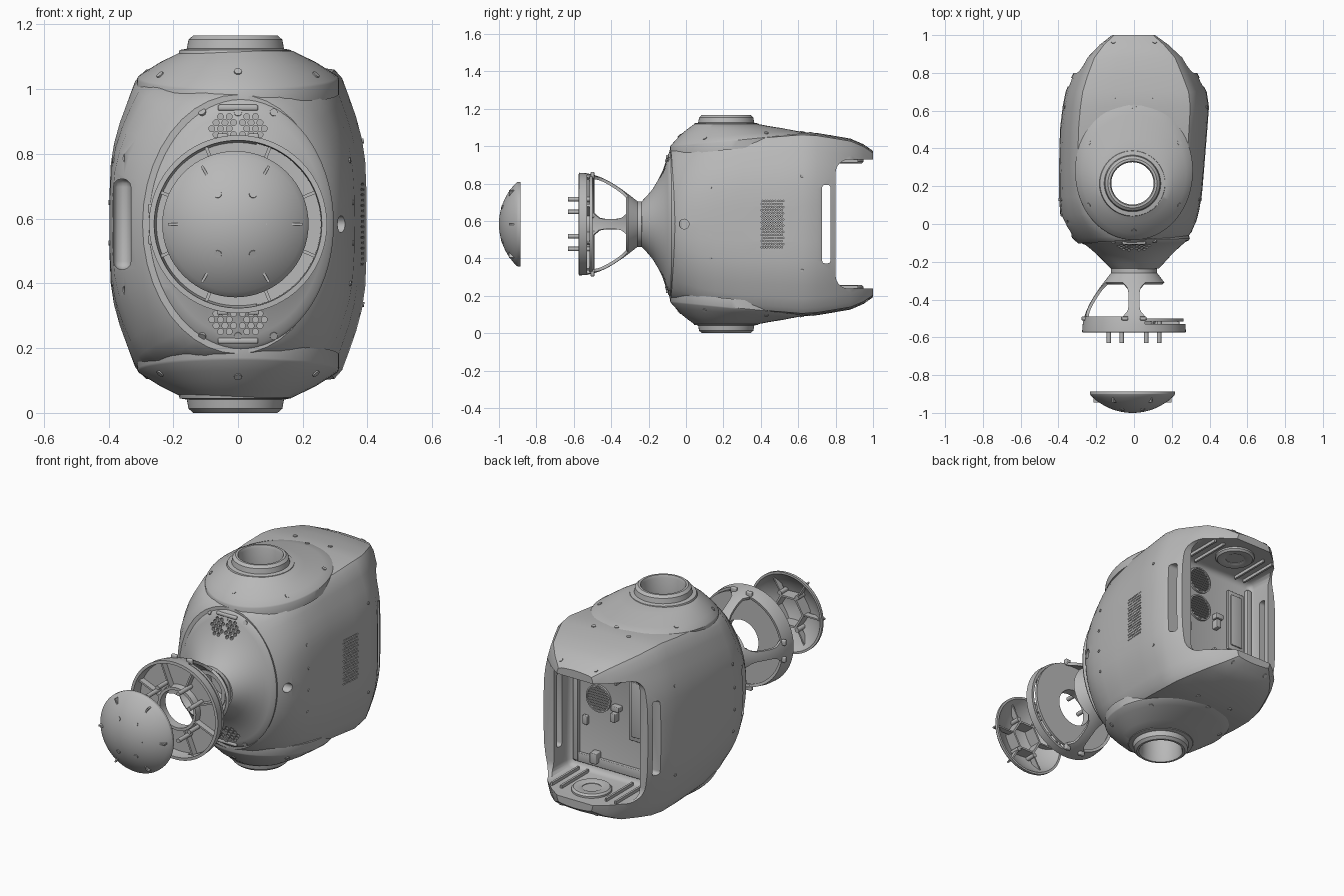
import bpy, bmesh, math
from mathutils import Vector

if "Cube" in bpy.data.objects:
    bpy.data.objects.remove(bpy.data.objects["Cube"])

C = 0.583                      # mid height
grey = bpy.data.materials.new("warm_grey")
grey.diffuse_color = (0.48, 0.48, 0.48, 1)
grey.use_nodes = True
grey.node_tree.nodes["Principled BSDF"].inputs["Base Color"].default_value = grey.diffuse_color


def finish(name, bm):
    bmesh.ops.recalc_face_normals(bm, faces=bm.faces)
    me = bpy.data.meshes.new(name)
    bm.to_mesh(me)
    bm.free()
    me.materials.append(grey)
    ob = bpy.data.objects.new(name, me)
    bpy.context.collection.objects.link(ob)
    return ob


def loft(name, rings, closed=False):
    """Skin a list of closed point rings; cap the ends unless it loops round."""
    bm = bmesh.new()
    vs = [[bm.verts.new(p) for p in r] for r in rings]
    n = len(vs[0])
    pairs = list(zip(vs, vs[1:])) + ([(vs[-1], vs[0])] if closed else [])
    for a, b in pairs:
        for i in range(n):
            bm.faces.new((a[i], a[(i + 1) % n], b[(i + 1) % n], b[i]))
    if not closed:
        bm.faces.new(vs[0])
        bm.faces.new(vs[-1])
    return finish(name, bm)


def angles(n):
    return [2 * math.pi * i / n for i in range(n)]


def turn_y(name, prof, x=0, z=C, n=64, closed=False):
    return loft(name, [[(x + r * math.cos(a), y, z + r * math.sin(a)) for a in angles(n)]
                       for r, y in prof], closed)


def turn_z(name, prof, x=0, y=0, n=64, closed=False):
    return loft(name, [[(x + r * math.cos(a), y + r * math.sin(a), z) for a in angles(n)]
                       for r, z in prof], closed)


def cyls(name, items, n=12):
    """Many cylinders: (centre, direction, radius, length)."""
    bm = bmesh.new()
    for c, d, r, l in items:
        m = Vector(d).to_track_quat('Z', 'Y').to_matrix().to_4x4()
        m.translation = Vector(c)
        bmesh.ops.create_cone(bm, cap_ends=True, segments=n, radius1=r, radius2=r, depth=l, matrix=m)
    return finish(name, bm)


def boxes(name, items, bevel=0.0):
    """Many boxes: (centre, size, optional roll about the y axis)."""
    bm = bmesh.new()
    for it in items:
        c, s, roll = it[0], it[1], it[2] if len(it) > 2 else 0
        vs = bmesh.ops.create_cube(bm, size=1)["verts"]
        for v in vs:
            x, y, z = (v.co[i] * s[i] for i in range(3))
            v.co = Vector(c) + Vector((x * math.cos(roll) - z * math.sin(roll), y,
                                       x * math.sin(roll) + z * math.cos(roll)))
    if bevel:
        bmesh.ops.bevel(bm, geom=bm.edges[:], offset=bevel, segments=3, affect='EDGES', profile=0.5)
    return finish(name, bm)


def apply(ob, mod):
    bpy.context.view_layer.objects.active = ob
    bpy.ops.object.modifier_apply(modifier=mod.name)


def cut(obs, cutter):
    for ob in obs:
        m = ob.modifiers.new("cut", 'BOOLEAN')
        m.operation, m.solver, m.object = 'DIFFERENCE', 'EXACT', cutter
        apply(ob, m)
    bpy.data.objects.remove(cutter)


# Main body shell: sections along y (y, right width, left width, height, boxiness)
stations = [(-.085, .285, .295, .40, 0), (-.06, .305, .325, .42, .15), (0, .33, .365, .43, .4),
            (.06, .345, .39, .44, .65), (.15, .36, .397, .447, .85), (.3, .372, .397, .46, 1),
            (.5, .388, .392, .475, 1), (.62, .397, .378, .485, 1), (.7, .385, .362, .48, 1),
            (.78, .345, .33, .467, 1), (.88, .29, .28, .45, 1), (.95, .21, .21, .42, 1),
            (1.0, .135, .14, .385, 1)]
quarter = [(1, 0), (1, .2), (.99, .4), (.965, .54), (.92, .68), (.86, .82), (.81, .93),
           (.75, .985), (.6, 1), (.3, 1.01), (0, 1.015)]


def section(y, wr, wl, h, k):
    q = []
    for i, (u, v) in enumerate(quarter):
        a = math.pi / 2 * i / (len(quarter) - 1)
        q.append((math.cos(a) * (1 - k) + u * k, math.sin(a) * (1 - k) + v * k))
    loop = q + [(-u, v) for u, v in q[-2::-1]]
    loop += [(u, -v) for u, v in loop[-2:0:-1]]
    sh = .06 * max(0, 1 - max(0, y + .08) / .4)
    return [((wr if u > 0 else wl) * u, y + sh * u * .3, C + h * v) for u, v in loop]


body = loft("body_shell", [section(*s) for s in stations])

# Top and bottom caps with collars
caps = []
for s, tag in ((1, "top"), (-1, "bottom")):
    rings = []
    for f, drop in ((0, .05), (0, .004), (.03, 0), (.25, -.004), (.5, -.007), (.75, -.004), (1, 0)):
        a, b, cy = .312 + (.17 - .312) * f, .365 + (.17 - .365) * f, .28 - .065 * f
        ring = []
        for t in angles(64):
            x, y = a * math.cos(t), cy + b * math.sin(t)
            d = (.417 + .1 * (y + .08)) * (1 - f) + .535 * f - drop
            ring.append((x, y, C + s * d))
        rings.append(ring)
    caps.append(loft(tag + "_cap", rings))
    prof = [(.112, .45), (.112, .568), (.118, .583), (.13, .583), (.145, .57), (.15, .542),
            (.172, .538), (.178, .52), (.178, .45)]
    turn_z(tag + "_collar", [(r, C + s * d) for r, d in prof], -.008, .215, closed=True)
cut([body] + caps, turn_z("bore", [(.114, -.2), (.114, 1.4)], -.008, .215))

# Rear opening: side notch and deep bay, then handle slots
notch = [(.8 + .07 * (1 - math.sin(a)), .275 + .07 * math.cos(a)) for a in
         [math.pi / 2 * i / 8 for i in range(9)]]
side = [(1.2, .345)] + notch
side += [(y, -d) for y, d in side[::-1]]
cut([body], loft("notch", [[(x, y, C + d) for y, d in side] for x in (-.6, .6)]))
cut([body], boxes("bay", [((0, .9, C), (.54, .5, .69))], .035))
cut([body], boxes("side_slots", [((.35, .75, C), (.3, .045, .42)), ((-.35, .75, C), (.3, .045, .42))], .015))
cut([body], boxes("front_slot", [((-.358, 0, C), (.054, .2, .28))], .025))

# Small holes: side vent grid, sockets and the round side port
vent = [((.4, .405 + .0135 * i + (j % 2) * .006, C + .0165 * (j - 7.5)), (1, 0, 0), .0045, .12)
        for i in range(9) for j in range(16)]
cut([body], cyls("vent", vent, 6))
cut([body], cyls("ports", [((.33, -.01, C), (1, 0, 0), .026, .12)] +
                 [((-.4, .0, C + s * .21), (1, 0, 0), .02, .1) for s in (1, -1)], 20))

# Front dish: elliptical flare narrowing to the neck
dish_prof = [(-.03, .27, .37), (-.085, .288, .385), (-.095, .282, .375), (-.105, .262, .345),
             (-.125, .238, .285), (-.15, .21, .235), (-.18, .18, .185), (-.21, .152, .15), (-.24, .122, .118)]
dish = loft("front_dish", [[(.008 + a * math.cos(t), y + .03 * a * math.cos(t), C + b * math.sin(t))
                            for t in angles(72)] for y, a, b in dish_prof])
grille = []
for s in (1, -1):
    for j in range(5):
        for i in range(-3, 4):
            x = i * .027 + (j % 2) * .0135
            if .012 < abs(x) < .09 - abs(j - 2) * .012:
                grille.append(((x, -.12, C + s * (.258 + j * .0185)), (0, 1, 0), .0095, .11))
cut([dish], cyls("grille", grille, 10))
cut([dish], turn_y("neck_bore", [(.085, -.3), (.085, -.12)]))
boxes("dish_tabs", [((0, -.098, C + s * .36), (.125, .02, .018)) for s in (1, -1)], .006)

# Neck flange and three-armed bowl bracket
turn_y("neck_flange", [(.09, -.22), (.122, -.225), (.122, -.262), (.112, -.275), (.09, -.275)], closed=True)
ys = [-.25, -.27, -.31, -.335, -.36, -.385, -.41, -.435, -.46, -.49, -.53, -.573]
bm = bmesh.new()
rows, kinds = [], []
for y in ys:
    r = .115 + .16 * math.sin(math.pi / 2 * min(1, (-.25 - y) / .32))
    u = max(-1, min(1, (y + .40) / .09))
    hw = (.028 + .032 * u ** 4) / r
    row, kinds = [], []
    for c, nxt in ((90, 180), (180, 270), (270, 450)):
        c, nxt = math.radians(c), math.radians(nxt)
        cols = 16 if nxt - c < 2 else 36
        spans = [(c - hw, c + hw, 5, 0), (c + hw, nxt - hw, cols, 1 if cols == 16 else 2)]
        for a0, a1, n, kind in spans:
            for i in range(n):
                a = a0 + (a1 - a0) * i / n
                row.append(bm.verts.new((r * math.cos(a), y, C + r * math.sin(a))))
                kinds.append(kind)
    rows.append(row)
for j in range(len(ys) - 1):
    for i, kind in enumerate(kinds):
        low = (None, -.49, -.53)[kind]
        if kind and ys[j] <= -.31 and ys[j + 1] >= low:
            continue
        k = (i + 1) % len(kinds)
        bm.faces.new((rows[j][i], rows[j][k], rows[j + 1][k], rows[j + 1][i]))
bowl = finish("bowl_bracket", bm)
m = bowl.modifiers.new("wall", 'SOLIDIFY')
m.thickness, m.offset = .016, -1
apply(bowl, m)
turn_y("bracket_plate", [(.105, -.5), (.262, -.5), (.262, -.515), (.125, -.515), (.12, -.55), (.105, -.55)],
       closed=True)
eight = [math.radians(22.5 + 45 * i) for i in range(8)]
tip = math.radians(26)
pins = [(.148 * math.cos(a), .148 * math.sin(a)) for a in
        [math.pi / 2 * q + o for q in range(4) for o in (tip, math.pi / 2 - tip)]]
cyls("bracket_pins", [((x, -.565, C + z), (0, 1, 0), .012, .13) for x, z in pins])
boxes("bracket_ribs", [((.19 * math.cos(a), -.53, C + .19 * math.sin(a)), (.14, .04, .01), a) for a in eight])
clips = [((sx * .048, -.28, C + sz * .262), (.035, .02, .035)) for sx in (1, -1) for sz in (1, -1)]
clips += [((-.26, -.5, C + s * .048), (.035, .02, .03)) for s in (1, -1)]
clips = [((c[0], -.5, c[2]), sz) for c, sz in clips]
boxes("bracket_clips", clips, .005)

# Front dome: thin spherical cap with a ribbed back
R = .31
amax = math.asin(.222 / R)
outer = [(max(.0005, R * math.sin(amax * i / 14)), -1 + R * (1 - math.cos(amax * i / 14))) for i in range(15)]
inner = [(max(.0004, r - .012), y + .012) for r, y in outer[::-1]]
dome = turn_y("face_dome", outer + [(.226, -.9), (.226, -.886), (.214, -.886)] + inner[1:], -.008)
turn_y("dome_hub", [(.085, -.985), (.097, -.985), (.097, -.905), (.085, -.905)], -.008, n=6, closed=True)
boxes("dome_ribs", [((-.008 + .15 * math.cos(a), -.928, C + .15 * math.sin(a)), (.115, .035, .008), a)
                    for a in [math.pi / 3 * i for i in range(6)]])
holes = [(-.062, .092), (.046, .092), (-.062, -.092), (.046, -.092)]
cyls("dome_posts", [((x, -.935, C + z), (0, 1, 0), .013, .06) for x, z in holes])

# Rear bay fittings: fans, cover plates, connectors, speakers
P = .65
for i, z in enumerate((.83, .66)):
    turn_y("fan_ring_%d" % i, [(.068, P), (.076, P), (.076, P + .012), (.068, P + .012)], .09, z, closed=True)
    slats = []
    for j in range(-4, 5):
        w = 2 * math.sqrt(.07 ** 2 - (j * .015) ** 2)
        slats.append(((.09, P + .004, z + j * .015), (w, .01, .006)))
    boxes("fan_slats_%d" % i, slats)
boxes("bay_panels", [((-.16, P + .006, .66), (.11, .016, .36)), ((-.16, P + .014, .66), (.075, .016, .31)),
                     ((0, P + .008, .3), (.48, .02, .05)), ((.225, P + .01, C), (.03, .03, .6)),
                     ((-.245, P + .01, C), (.03, .03, .6))], .004)
boxes("bay_connectors", [((-.03, P + .015, .64), (.05, .04, .03)), ((-.02, P + .015, .59), (.03, .05, .05)),
                         ((.17, P + .008, .52), (.03, .02, .05)), ((.1, P + .02, .33), (.04, .05, .06))], .004)
for s, tag in ((1, "top"), (-1, "bottom")):
    prof = [(.05, .35), (.05, .33), (.06, .325), (.095, .325), (.105, .335), (.105, .35)]
    turn_z(tag + "_speaker_ring", [(r, C + s * d) for r, d in prof], 0, .845, n=40, closed=True)
    cyls(tag + "_speaker_cone", [((0, .845, C + s * .34), (0, 0, 1), .052, .014)], 32)
    boxes(tag + "_bay_ribs", [((x, .8, C + s * .338), (.012, .24, .02)) for x in (-.2, -.14, .14, .2)])

# Screws placed on the surfaces
bpy.context.view_layer.update()
spots = []
for s in (1, -1):
    for x, y in ((0, .62), (.24, .43), (-.24, .43), (-.24, .1), (.24, .1), (0, -.035),
                 (.11, .67), (-.11, .67), (.11, .965), (-.11, .965)):
        spots.append(((body, caps[s < 0]), (x, y, C + s), (0, 0, -s)))
    for y, z in ((.13, .4), (.13, .525), (.13, .65), (.13, .78), (.62, .84), (.62, .335)):
        spots.append(((body,), (s, y, z), (-s, 0, 0)))
    for x in (-.11, 0, .11):
        spots.append(((dish,), (x, -1, C + s * .345), (0, 1, 0)))
spots += [((dome,), (x, -2, C + z), (0, 1, 0)) for x, z in holes]
screws = []
for obs, o, d in spots:
    hits = [h for h in (ob.ray_cast(Vector(o), Vector(d)) for ob in obs) if h[0]]
    if hits:
        h = min(hits, key=lambda q: (q[1] - Vector(o)).length)
        screws.append((h[1], h[2], .008 if abs(d[0]) else .012, .008))
cyls("screws", screws)

# Smooth shading with crisp edges
for ob in bpy.data.objects:
    ob.select_set(True)
bpy.context.view_layer.objects.active = body
bpy.ops.object.shade_smooth_by_angle(angle=math.radians(32))
